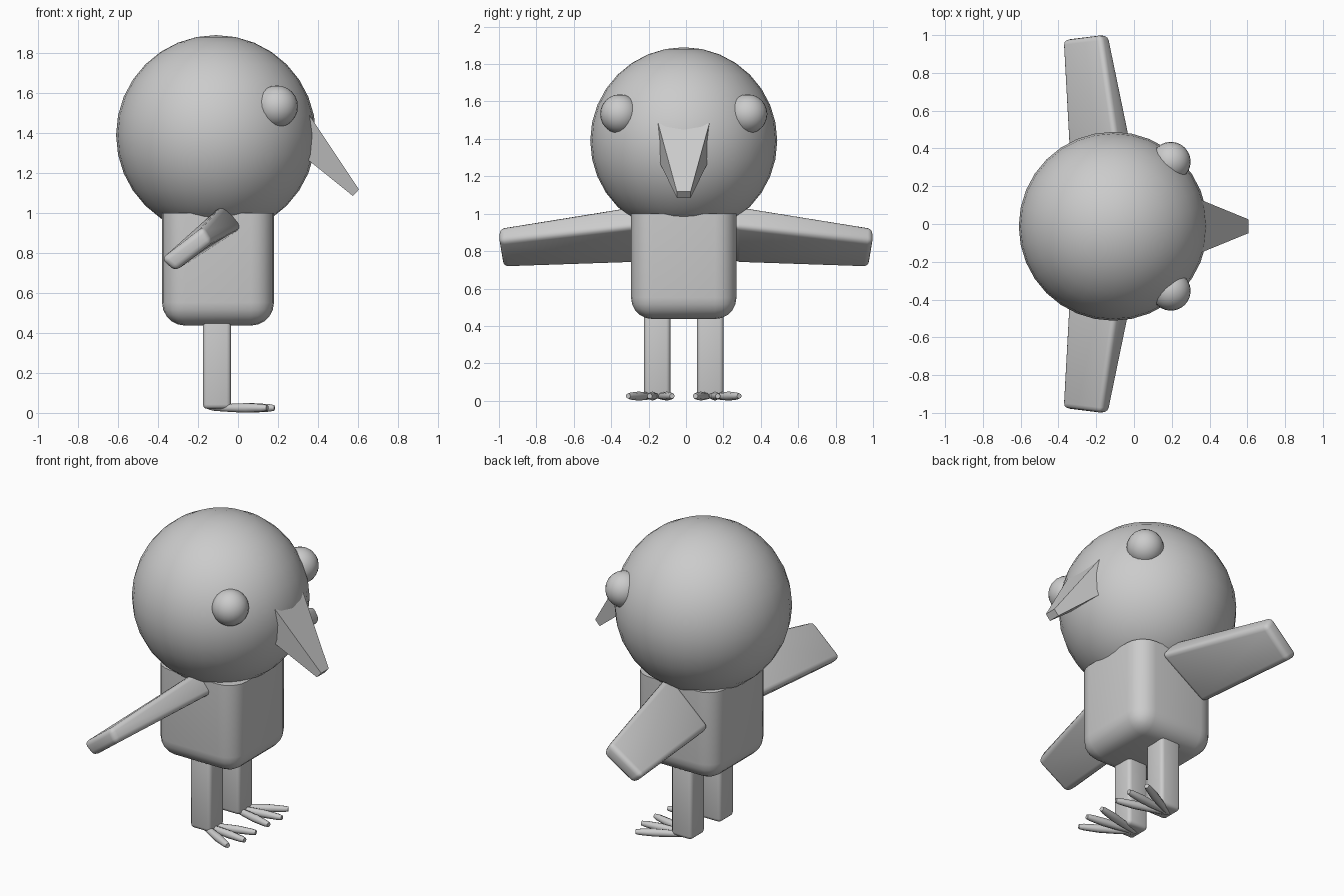
import bpy, bmesh
from math import sin, cos, radians, pi
from mathutils import Vector

if "Cube" in bpy.data.objects:
    bpy.data.objects.remove(bpy.data.objects["Cube"])

CX, CY = -0.11, -0.012   # axis of the head and mirror plane of the paired parts


def finish(name, bm, angle=None):
    bmesh.ops.recalc_face_normals(bm, faces=bm.faces[:])
    me = bpy.data.meshes.new(name)
    bm.to_mesh(me)
    bm.free()
    ob = bpy.data.objects.new(name, me)
    bpy.context.collection.objects.link(ob)
    if angle:
        bpy.ops.object.select_all(action='DESELECT')
        ob.select_set(True)
        bpy.context.view_layer.objects.active = ob
        bpy.ops.object.shade_smooth_by_angle(angle=radians(angle))
    return ob


def loft(name, rings, bevel=0, segs=3, keep=None, angle=None):
    """Skin equal-sized point rings, cap both ends, optionally bevel."""
    bm = bmesh.new()
    vs = [[bm.verts.new(p) for p in r] for r in rings]
    n = len(rings[0])
    for a, b in zip(vs, vs[1:]):
        for i in range(n):
            j = (i + 1) % n
            bm.faces.new((a[i], a[j], b[j], b[i]))
    bm.faces.new(vs[0])
    bm.faces.new(vs[-1])
    bmesh.ops.recalc_face_normals(bm, faces=bm.faces[:])
    if bevel:
        edges = [e for e in bm.edges if keep is None or keep(e)]
        bmesh.ops.bevel(bm, geom=edges, offset=bevel, segments=segs,
                        profile=0.5, affect='EDGES', clamp_overlap=True)
    return finish(name, bm, angle)


def box_rings(x0, x1, y0, y1, z0, z1):
    return [[(x0, y0, z), (x1, y0, z), (x1, y1, z), (x0, y1, z)] for z in (z0, z1)]


def ball(name, loc, r, u, v):
    bm = bmesh.new()
    bmesh.ops.create_uvsphere(bm, u_segments=u, v_segments=v, radius=r)
    bmesh.ops.translate(bm, verts=bm.verts[:], vec=Vector(loc))
    return finish(name, bm, 60)


# Head
ball("head", (CX, CY, 1.39), 0.5, 32, 16)

# Body: rounded everywhere except the flat top rim
loft("body", box_rings(-0.38, 0.18, CY - 0.282, CY + 0.282, 0.437, 1.0), 0.115, 5,
     lambda e: min(v.co.z for v in e.verts) < 0.9, 40)

# Beak: tapered wedge pointing forward and down
beak = [[(0.29, 0.166, 1.59), (0.605, 0.037, 1.118)],
        [(0.288, 0.15, 1.316), (0.575, 0.037, 1.085)]]
rings = []
for k in (0, 1):
    (xt, yt, zt), (xb, yb, zb) = beak[0][k], beak[1][k]
    rings.append([(xt, CY - yt, zt), (xt, CY + yt, zt),
                  (xb, CY + yb, zb), (xb, CY - yb, zb)])
loft("beak", rings)

# Wing sections: trailing upper, trailing lower, leading lower, leading upper
WING = [[(-0.345, 0.26, 0.80), (-0.28, 0.26, 0.733), (0.025, 0.26, 0.93), (-0.07, 0.26, 1.05)],
        [(-0.385, 0.975, 0.77), (-0.315, 0.975, 0.708), (-0.13, 1.0, 0.85), (-0.175, 1.0, 0.93)]]

for side, s in (("right", -1), ("left", 1)):
    # Eye
    ball(side + "_eye", (0.195, CY + s * 0.342, 1.533), 0.105, 24, 12)

    # Wing
    loft(side + "_wing", [[(x, s * y, z) for x, y, z in r] for r in WING],
         0.028, 3, None, 40)

    # Leg
    yl = CY + s * 0.142
    loft(side + "_leg", box_rings(-0.175, -0.035, yl - 0.07, yl + 0.07, 0.02, 0.5),
         0.022, 3, None, 40)

    # Toes: three spindles fanned slightly outward
    for i, deg in enumerate((-14, 7, 28)):
        a = radians(deg)
        d = Vector((cos(a), s * sin(a), 0))
        w = Vector((-s * sin(a), cos(a), 0))
        base = Vector((-0.145, yl, 0.025))
        rings = []
        for t, r in ((0, 0.009), (0.1, 0.015), (0.4, 0.021), (0.65, 0.024),
                     (0.92, 0.019), (1, 0.014)):
            c = base + d * 0.33 * t
            rings.append([c + w * r * cos(k * pi / 4) + Vector((0, 0, r * sin(k * pi / 4)))
                          for k in range(8)])
        loft(f"{side}_toe_{i + 1}", rings, angle=50)
